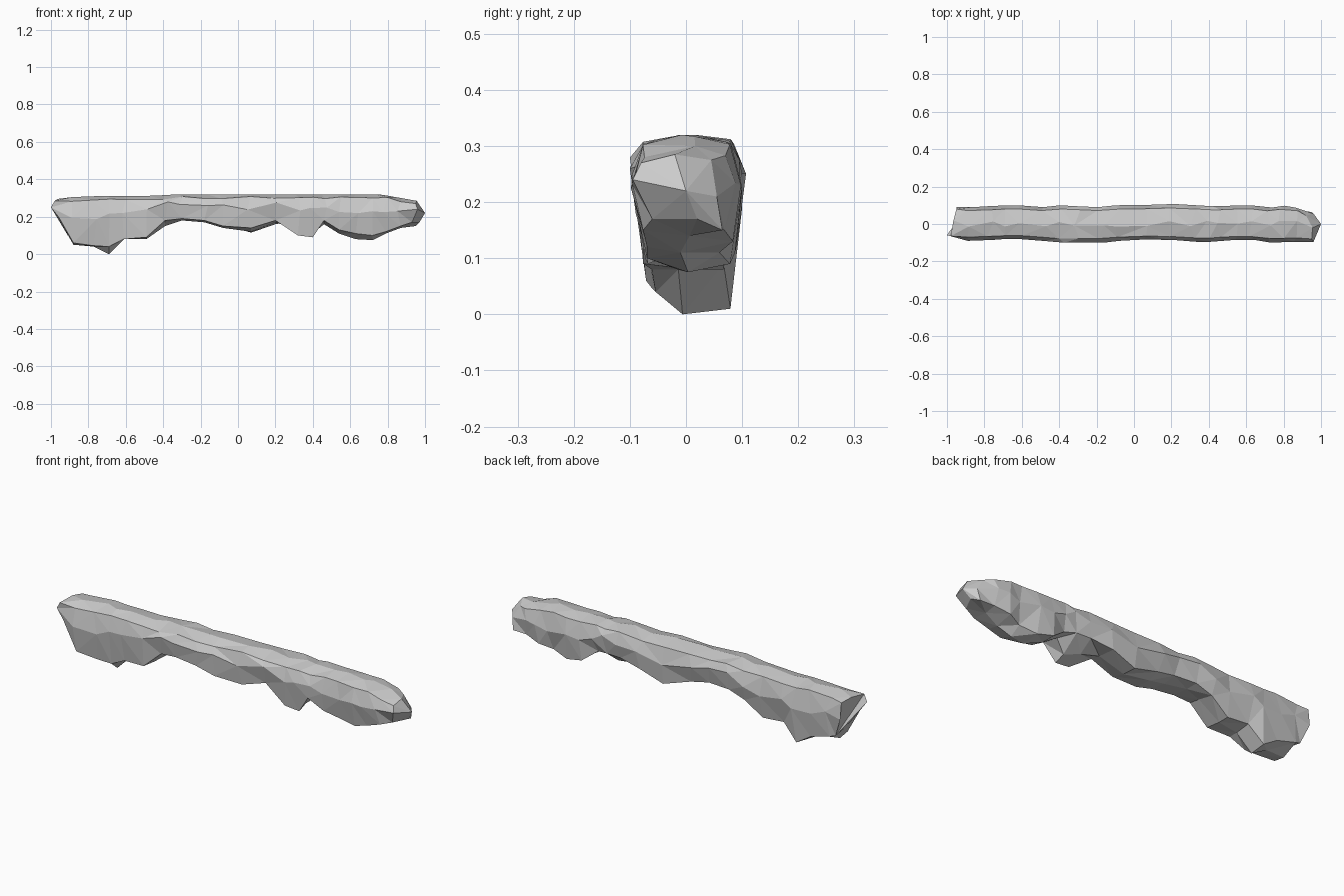
import bpy, bmesh, random
from mathutils import Vector

random.seed(4)

# Cross-sections along the ledge:
# x, top z, bottom z (front, middle, back), front y, back y
STATIONS = [
    (-.88, .305, .06, .05, .09, -.09, .09),
    (-.77, .31, .045, .04, .06, -.085, .095),
    (-.69, .31, .04, .00, .01, -.08, .10),
    (-.61, .31, .08, .08, .09, -.08, .10),
    (-.49, .312, .09, .08, .08, -.09, .09),
    (-.39, .315, .18, .17, .15, -.10, .10),
    (-.30, .32, .19, .18, .18, -.098, .095),
    (-.18, .318, .18, .17, .18, -.10, .09),
    (-.08, .32, .15, .14, .16, -.09, .10),
    (.07, .32, .14, .12, .115, -.083, .102),
    (.20, .32, .18, .17, .16, -.085, .107),
    (.32, .32, .10, .13, .18, -.095, .10),
    (.40, .32, .09, .11, .18, -.097, .095),
    (.46, .32, .18, .16, .17, -.09, .095),
    (.54, .32, .13, .11, .11, -.085, .10),
    (.63, .32, .11, .08, .09, -.085, .10),
    (.72, .32, .10, .075, .11, -.098, .088),
    (.79, .317, .12, .11, .13, -.098, .098),
    (.87, .30, .15, .14, .15, -.095, .088),
]

# Broken end faces, listed round the section from the top front edge
LEFT_END = [(-.98, -.065, .285), (-.965, .02, .295), (-.95, .08, .285),
            (-.95, .09, .20), (-.91, .07, .10), (-.92, 0, .12),
            (-.96, -.065, .20), (-1, -.06, .25)]
RIGHT_END = [(.95, -.08, .27), (.955, -.02, .285), (.92, .045, .275),
             (.96, .055, .21), (.95, .065, .15), (.97, .02, .17),
             (.93, -.06, .17), (.96, -.095, .24)]


def section(x, top, bf, bc, bb, yf, yb):
    """Eight-sided rocky cross-section with uneven facets."""
    def j(a):
        return random.uniform(-a, a)
    return [
        (x + j(.015), yf * .78, top - .018 + j(.006)),
        (x + j(.02), j(.02), top),
        (x + j(.015), yb * .8, top - .012 + j(.005)),
        (x + j(.02), yb, top * .55 + bb * .45 + j(.02)),
        (x, yb * .78 + j(.012), bb),
        (x, j(.015), bc),
        (x, yf * .8 + j(.012), bf),
        (x + j(.02), yf, top * .6 + bf * .4 + j(.02)),
    ]


# Rock ledge: skin the sections together
bm = bmesh.new()
rings = [LEFT_END] + [section(*s) for s in STATIONS] + [RIGHT_END]
rings = [[bm.verts.new(p) for p in ring] for ring in rings]
for a, b in zip(rings, rings[1:]):
    for i in range(8):
        k = (i + 1) % 8
        bm.faces.new((a[i], a[k], b[k], b[i]))

# Left end closes flat, right end comes to a chipped point
bm.faces.new(rings[0])
tip = bm.verts.new((1, 0, .22))
for i in range(8):
    bm.faces.new((rings[-1][i], rings[-1][(i + 1) % 8], tip))

bmesh.ops.triangulate(bm, faces=bm.faces[:], quad_method='SHORT_EDGE')
bmesh.ops.recalc_face_normals(bm, faces=bm.faces[:])

mesh = bpy.data.meshes.new("rock_ledge")
bm.to_mesh(mesh)
bm.free()
ledge = bpy.data.objects.new("rock_ledge", mesh)
bpy.context.collection.objects.link(ledge)
